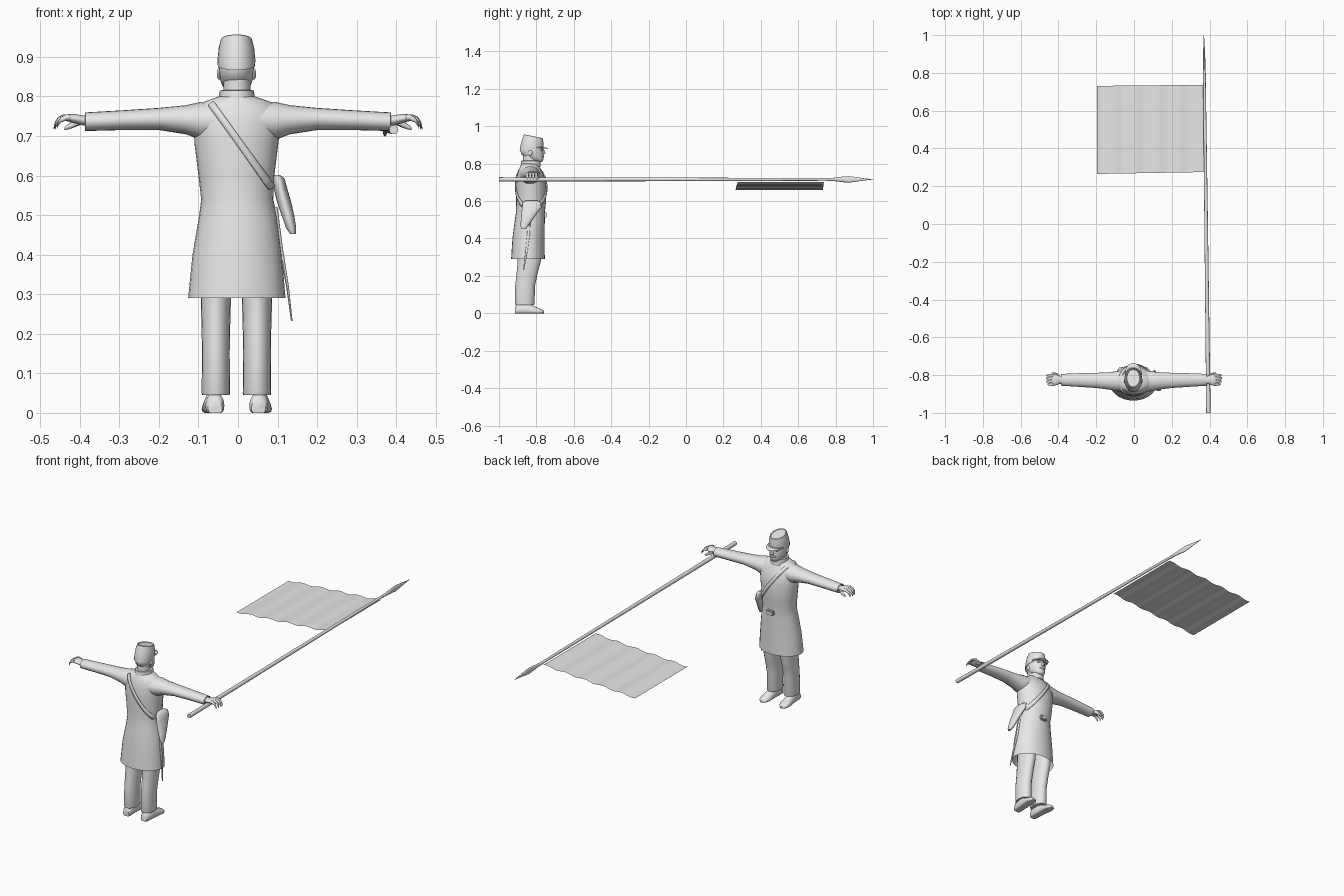
import bpy, bmesh, math
from mathutils import Vector

grey = bpy.data.materials.new("light grey")
grey.diffuse_color = (0.8, 0.8, 0.8, 1)


def finish(bm, name, angle=50, recalc=True):
    if recalc:
        bmesh.ops.recalc_face_normals(bm, faces=bm.faces)
    me = bpy.data.meshes.new(name)
    bm.to_mesh(me)
    bm.free()
    ob = bpy.data.objects.new(name, me)
    bpy.context.collection.objects.link(ob)
    me.materials.append(grey)
    bpy.ops.object.select_all(action='DESELECT')
    ob.select_set(True)
    bpy.context.view_layer.objects.active = ob
    bpy.ops.object.shade_smooth_by_angle(angle=math.radians(angle))
    return ob


def loft(name, rings, axis='z', n=20, caps=(True, True), floor=None, angle=50):
    """Skin elliptical rings (x, y, z, radius a, radius b, optional z slope along y)."""
    bm = bmesh.new()
    loops = []
    for x, y, z, a, b, *slope in rings:
        loop = []
        for i in range(n):
            t = math.tau * i / n
            u, v = a * math.cos(t), b * math.sin(t)
            d = {'x': (0, u, v), 'y': (u, 0, v), 'z': (u, v, 0)}[axis]
            p = Vector((x, y, z)) + Vector(d)
            if slope:
                p.z += slope[0] * d[1]
            if floor is not None:
                p.z = max(p.z, floor)
            loop.append(bm.verts.new(p))
        loops.append(loop)
    for l, m in zip(loops, loops[1:]):
        for i in range(n):
            j = (i + 1) % n
            bm.faces.new((l[i], l[j], m[j], m[i]))
    for on, loop in zip(caps, (loops[0], loops[-1])):
        if on:
            bm.faces.new(loop)
    return finish(bm, name, angle)


def ball(name, loc, size, segs=14):
    bm = bmesh.new()
    bmesh.ops.create_uvsphere(bm, u_segments=segs, v_segments=8, radius=1)
    for v in bm.verts:
        v.co = Vector(loc) + Vector(a * b for a, b in zip(v.co, size))
    return finish(bm, name)


# Long coat, open at the hem
COAT = [(-.003, -.845, .29, .123, .09), (-.002, -.842, .40, .113, .086),
        (0, -.835, .50, .098, .080), (-.002, -.832, .54, .091, .077),
        (-.004, -.828, .60, .096, .080), (-.004, -.827, .68, .106, .080),
        (-.002, -.830, .73, .110, .074), (-.002, -.834, .765, .104, .062),
        (-.002, -.836, .787, .082, .050), (-.003, -.835, .80, .045, .045)]
loft("coat", COAT, n=28, caps=(False, True))


def coat_depth(x, z):
    """Centre and half depth of the coat at x, z."""
    for p, q in zip(COAT, COAT[1:]):
        if p[2] <= z <= q[2]:
            f = (z - p[2]) / (q[2] - p[2])
            cx, cy, _, a, b = [s + (t - s) * f for s, t in zip(p, q)]
            return cy, b * math.sqrt(max(0.05, 1 - ((x - cx) / a) ** 2))


# Shoulder strap running round the coat from shoulder to opposite hip
bm = bmesh.new()
rows = []
for side in (1, -1):
    steps = range(13) if side == 1 else range(12, -1, -1)
    for k in steps:
        f = k / 12
        x, z = -.068 + .153 * f, .782 - .212 * f
        row = []
        for w in (-.009, .009):
            px, pz = x + w * .81, z + w * .58
            cy, d = coat_depth(px, pz)
            row.append(bm.verts.new((px, cy + side * (d + .005), pz)))
        rows.append(row)
for r, s in zip(rows, rows[1:] + rows[:1]):
    bm.faces.new((r[0], r[1], s[1], s[0]))
strap = finish(bm, "shoulder_strap")
mod = strap.modifiers.new("thickness", 'SOLIDIFY')
mod.thickness, mod.offset = .005, 0

# Buckle pouch on the front of the waist
bm = bmesh.new()
bmesh.ops.create_cube(bm, size=1)
for v in bm.verts:
    v.co = Vector((v.co.x * .042, v.co.y * .022 - .753, v.co.z * .028 + .525))
bmesh.ops.bevel(bm, geom=bm.edges[:], offset=.005, segments=2, affect='EDGES')
finish(bm, "waist_pouch")

# Collar, neck and head
loft("collar", [(-.003, -.832, .782, .049, .055), (-.003, -.830, .795, .046, .053),
                (-.003, -.830, .815, .043, .051), (-.003, -.830, .816, .036, .043)])
loft("neck", [(-.003, -.835, .78, .034, .038), (-.003, -.832, .86, .034, .038)])
loft("head", [(-.004, -.785, .808, .016, .014), (-.004, -.795, .816, .028, .031),
              (-.004, -.808, .830, .037, .046), (-.004, -.820, .848, .043, .059),
              (-.004, -.824, .870, .045, .062), (-.004, -.824, .895, .044, .060)])
loft("nose", [(-.004, -.766, .851, .009, .008), (-.004, -.762, .855, .009, .012),
              (-.004, -.764, .868, .006, .009), (-.004, -.768, .882, .004, .006)], n=10)
ball("mouth_and_moustache", (-.004, -.768, .839), (.019, .010, .006))
for s in (-1, 1):
    ball("ear", (-.004 + s * .044, -.832, .857), (.006, .011, .015), 10)
    ball("brow", (-.004 + s * .018, -.772, .876), (.014, .009, .006), 10)

# Forage cap: tilted crown with a recessed top, band and brim
loft("cap_crown", [(-.004, -.826, .877, .047, .063, .16), (-.004, -.825, .892, .048, .063, .10),
                   (-.004, -.820, .922, .045, .057, -.10), (-.004, -.816, .945, .039, .051, -.2),
                   (-.004, -.816, .947, .036, .048, -.2), (-.004, -.816, .943, .033, .045, -.2)],
     n=24, angle=40)
bm = bmesh.new()
prev = None
for i in range(13):
    t = math.pi * (i / 12)
    c, s = math.cos(t), math.sin(t)
    row = [bm.verts.new((-.004 + .043 * c, -.796 + .030 * s, .886)),
           bm.verts.new((-.004 + .045 * c, -.796 + .060 * s, .888 - .006 * s))]
    if prev:
        bm.faces.new((prev[0], prev[1], row[1], row[0]))
    prev = row
bmesh.ops.remove_doubles(bm, verts=bm.verts[:], dist=.0005)
brim = finish(bm, "cap_brim")
mod = brim.modifiers.new("thickness", 'SOLIDIFY')
mod.thickness, mod.offset = .004, 0


# Tapered finger through a few points
def finger(name, pts, r):
    loft(name, [(*p, r * k, r * k) for p, k in zip(pts, (1.1, 1.1, 1, .85, .45))], 'x', 8)


for s in (-1, 1):
    # Sleeve with open cuff
    loft("sleeve", [(s * .05, -.834, .738, .058, .046), (s * .095, -.832, .738, .052, .048),
                    (s * .13, -.831, .741, .046, .037), (s * .20, -.828, .743, .040, .028),
                    (s * .29, -.826, .740, .036, .025), (s * .386, -.825, .736, .031, .0235),
                    (s * .387, -.825, .736, .027, .020), (s * .375, -.825, .736, .025, .018)], 'x')
    # Hand with curled fingers and thumb
    loft("palm", [(s * .37, -.825, .737, .018, .013), (s * .395, -.825, .740, .022, .013),
                  (s * .415, -.825, .744, .030, .012), (s * .432, -.825, .746, .030, .009),
                  (s * .437, -.825, .745, .024, .005)], 'x', 14)
    for i in range(4):
        y = -.849 + .016 * i
        e = (-.006, 0, .002, -.002)[i]
        finger("finger", [(s * .425, y, .747), (s * (.440 + e), y, .747), (s * (.453 + e), y, .741),
                          (s * (.461 + e), y, .730), (s * (.464 + e), y, .719)], .0068)
    finger("thumb", [(s * .395, -.808, .738), (s * .405, -.800, .734), (s * .418, -.795, .728),
                     (s * .430, -.793, .723), (s * .438, -.793, .719)], .008)

    # Trouser leg
    cx = -.056 if s < 0 else .048
    loft("trouser_leg", [(cx, -.862, .045, .035, .050), (cx, -.862, .052, .036, .052),
                         (cx, -.860, .15, .035, .053), (cx, -.850, .21, .036, .056),
                         (cx, -.838, .28, .038, .062), (cx - s * .002, -.836, .42, .038, .062)])
    # Shoe: flat sole, rounded toe turned slightly outward
    fx = -.060 if s < 0 else .054
    shoe = [(-.914, .018, .035), (-.902, .024, .052), (-.85, .025, .056), (-.82, .027, .042),
            (-.79, .028, .029), (-.77, .022, .022), (-.758, .010, .013)]
    loft("shoe", [(fx + s * .05 * (y + .87), y, h * .35, w, h * .65) for y, w, h in shoe],
         'y', 16, floor=0)

# Holster on the hip and thin blade scabbard below it
loft("holster", [(.098, -.825, .602, .008, .034), (.103, -.824, .592, .015, .049),
                 (.108, -.825, .565, .017, .052), (.116, -.838, .535, .018, .042),
                 (.126, -.852, .50, .016, .031), (.134, -.864, .468, .013, .021),
                 (.139, -.868, .452, .007, .012)])
loft("scabbard", [(.095, -.838, .52, .005, .008), (.108, -.842, .42, .005, .008),
                  (.125, -.855, .32, .0035, .006), (.136, -.868, .232, .002, .003)], n=10)

# Flag pole along y with a leaf shaped spear head
def pole_x(y):
    return .394 - .012 * (y + 1)


loft("flag_pole", [(pole_x(y), y, .716, r, r) for y, r in ((-1, .0115), (0, .0095), (.79, .007))],
     'y', 12)
loft("spear_head", [(pole_x(y), y, .716, a, b) for y, a, b in
                    ((.75, .008, .008), (.785, .008, .008), (.83, .006, .014), (.87, .006, .018),
                     (.91, .005, .012), (.96, .003, .005), (1, .0006, .0006))], 'y', 12)

# Rippled flag sheet
bm = bmesh.new()
rows = []
for i in range(41):
    f = i / 40
    x = -.195 + .567 * f
    z = .661 + .038 * f + .004 * math.sin(math.tau * (x + .14) / .115)
    y0, y1 = .265 + .010 * f, .731 + .006 * f
    rows.append([bm.verts.new((x, y0 + (y1 - y0) * k / 4, z)) for k in range(5)])
for a, b in zip(rows, rows[1:]):
    for k in range(4):
        bm.faces.new((a[k], b[k], b[k + 1], a[k + 1]))
finish(bm, "flag", recalc=False)
